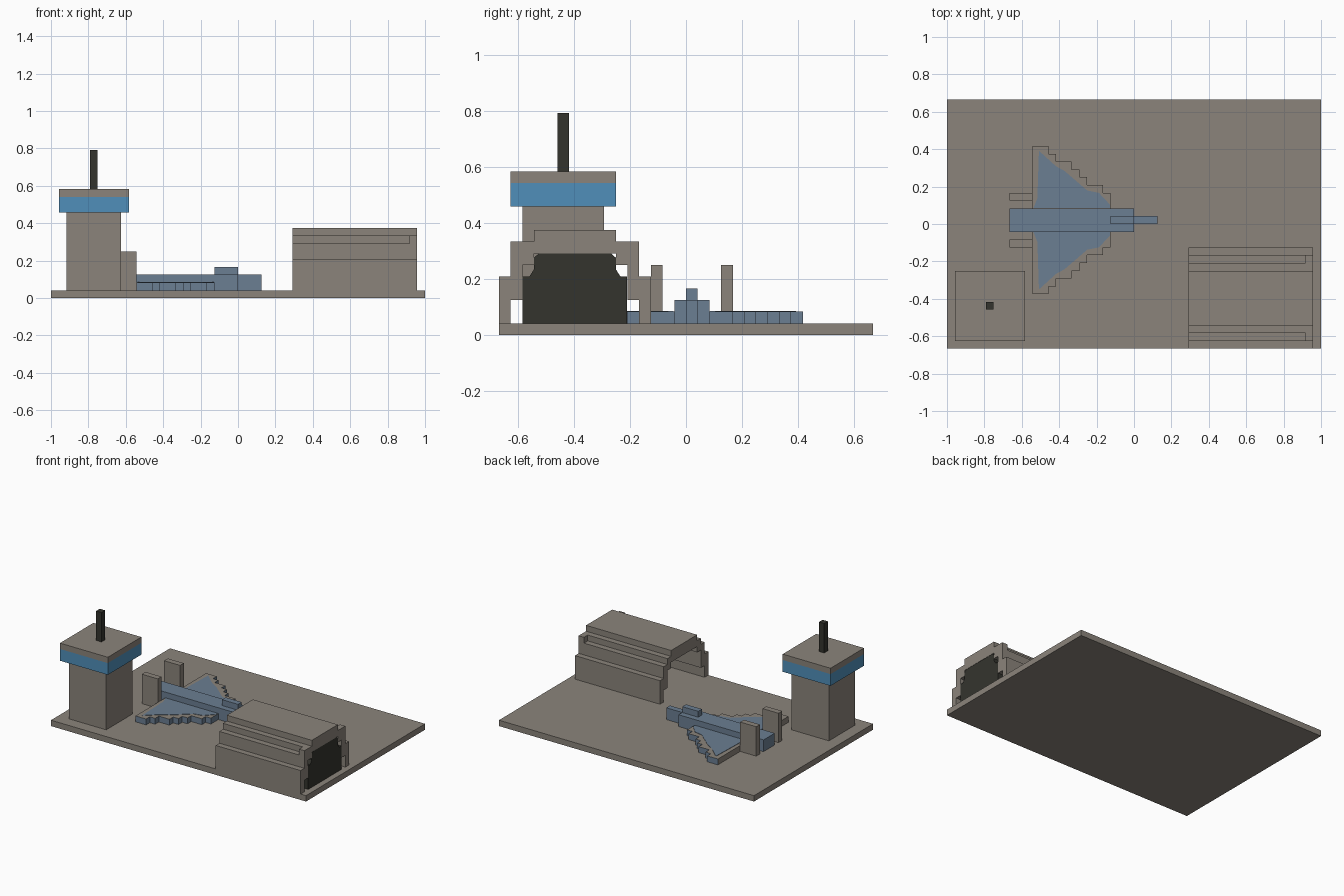
import bpy, bmesh
from mathutils import Vector

if "Cube" in bpy.data.objects:
    bpy.data.objects.remove(bpy.data.objects["Cube"], do_unlink=True)

U = 1 / 24            # grid step: the base is 48 x 32 steps
MID = 16.5            # centre line of the aircraft in y steps


def material(name, rgb):
    m = bpy.data.materials.new(name)
    m.use_nodes = True
    m.diffuse_color = (*rgb, 1)
    bsdf = next(n for n in m.node_tree.nodes if n.type == 'BSDF_PRINCIPLED')
    bsdf.inputs["Base Color"].default_value = (*rgb, 1)
    return m


GREY = material("concrete grey", (0.258, 0.231, 0.199))
STEEL = material("steel blue", (0.147, 0.209, 0.287))
GLASS = material("window blue", (0.08, 0.275, 0.49))
DARK = material("charcoal", (0.034, 0.034, 0.027))


def world(x, y, z):
    return Vector((x * U - 1, y * U - 16 * U, z * U))


def prism(name, points, lo, hi, axis, mat):
    """Extrude an outline in grid steps along z (points are x, y) or x (points are y, z)."""
    place = (lambda p, t: world(p[0], p[1], t)) if axis == 'z' else (lambda p, t: world(t, p[0], p[1]))
    bm = bmesh.new()
    face = bm.faces.new([bm.verts.new(place(p, lo)) for p in points])
    ext = bmesh.ops.extrude_face_region(bm, geom=[face])
    top = [g for g in ext["geom"] if isinstance(g, bmesh.types.BMVert)]
    shift = place(points[0], hi) - place(points[0], lo)
    bmesh.ops.translate(bm, vec=shift, verts=top)
    bmesh.ops.recalc_face_normals(bm, faces=bm.faces)
    me = bpy.data.meshes.new(name)
    bm.to_mesh(me)
    bm.free()
    me.materials.append(mat)
    ob = bpy.data.objects.new(name, me)
    bpy.context.collection.objects.link(ob)
    return ob


def box(name, x, y, z, mat):
    pts = [(x[0], y[0]), (x[1], y[0]), (x[1], y[1]), (x[0], y[1])]
    return prism(name, pts, z[0], z[1], 'z', mat)


def mirrored(points, centre):
    """Add the reflection of an open outline about the given first coordinate."""
    return points + [(2 * centre - a, b) for a, b in reversed(points)]


# Ground slab
box("base", (0, 48), (0, 32), (0, 1), GREY)

# Control tower
box("tower_shaft", (2, 9), (2, 9), (1, 11), GREY)
box("tower_windows", (1, 10), (1, 10), (11, 13), GLASS)
box("tower_roof", (1, 10), (1, 10), (13, 14), GREY)
box("antenna", (5, 6), (5, 6), (14, 19), DARK)

# Aircraft body
box("fuselage", (8, 24), (15, 18), (1, 3), STEEL)
box("nose", (24, 27), (16, 17), (1, 3), STEEL)
box("cockpit", (21, 24), (16, 17), (3, 4), STEEL)

# Stepped wing: each pair is the front end x and the half span at which it stops
steps = [(21, 3.5), (20, 4.5), (18, 5.5), (17, 6.5), (16, 7.5), (14, 8.5), (13, 9.5)]
outline = [(21, 1.5)]
for i, (x, span) in enumerate(steps):
    outline.append((x, span))
    if i + 1 < len(steps):
        outline.append((steps[i + 1][0], span))
outline += [(11, 9.5), (11, 1.5)]
paint = [(20.9, 1.55), (20.9, 2), (19.5, 3.5), (18, 3.8), (15.1, 6.3),
         (14, 6.9), (11.8, 8.9), (11.6, 2.8), (11.1, 1.55)]

for side, s in (("left", 1), ("right", -1)):
    wing = prism(side + "_wing", [(x, MID + s * d) for x, d in outline], 1, 2, 'z', GREY)
    wing.data.materials.append(STEEL)
    for f in wing.data.polygons:      # leading and side faces are blue
        if abs(f.normal.z) < 0.5 and f.normal.x > -0.5:
            f.material_index = 1
    prism(side + "_wing_panel", [(x, MID + s * d) for x, d in paint], 2, 2.06, 'z', STEEL)
    fin = sorted((MID + s * 2.5, MID + s * 3.5))
    box(side + "_tail_fin", (8, 11), fin, (1, 6), GREY)

# Hangar: hollow stepped shell, open at one end
HC = 6.5
outer = mirrored([(0, 1), (0, 5), (1, 5), (1, 7), (2, 7), (2, 8), (3, 8), (3, 9)], HC)
inner = mirrored([(1, 1), (1, 3), (2, 3), (2, 6), (3, 6), (3, 7)], HC)
prism("hangar_shell", outer + inner[::-1], 31, 47, 'x', GREY)
for side, y in (("front", 1), ("back", 11)):
    box(side + "_arch_trim", (46, 47), (y, y + 1), (7, 8), GREY)

# Hangar door
door = mirrored([(2.03, 1), (2.03, 5), (2.6, 5), (2.98, 5.6), (2.98, 6.6), (3.4, 6.98)], HC)
prism("hangar_door", door, 46.05, 46.98, 'x', DARK)
